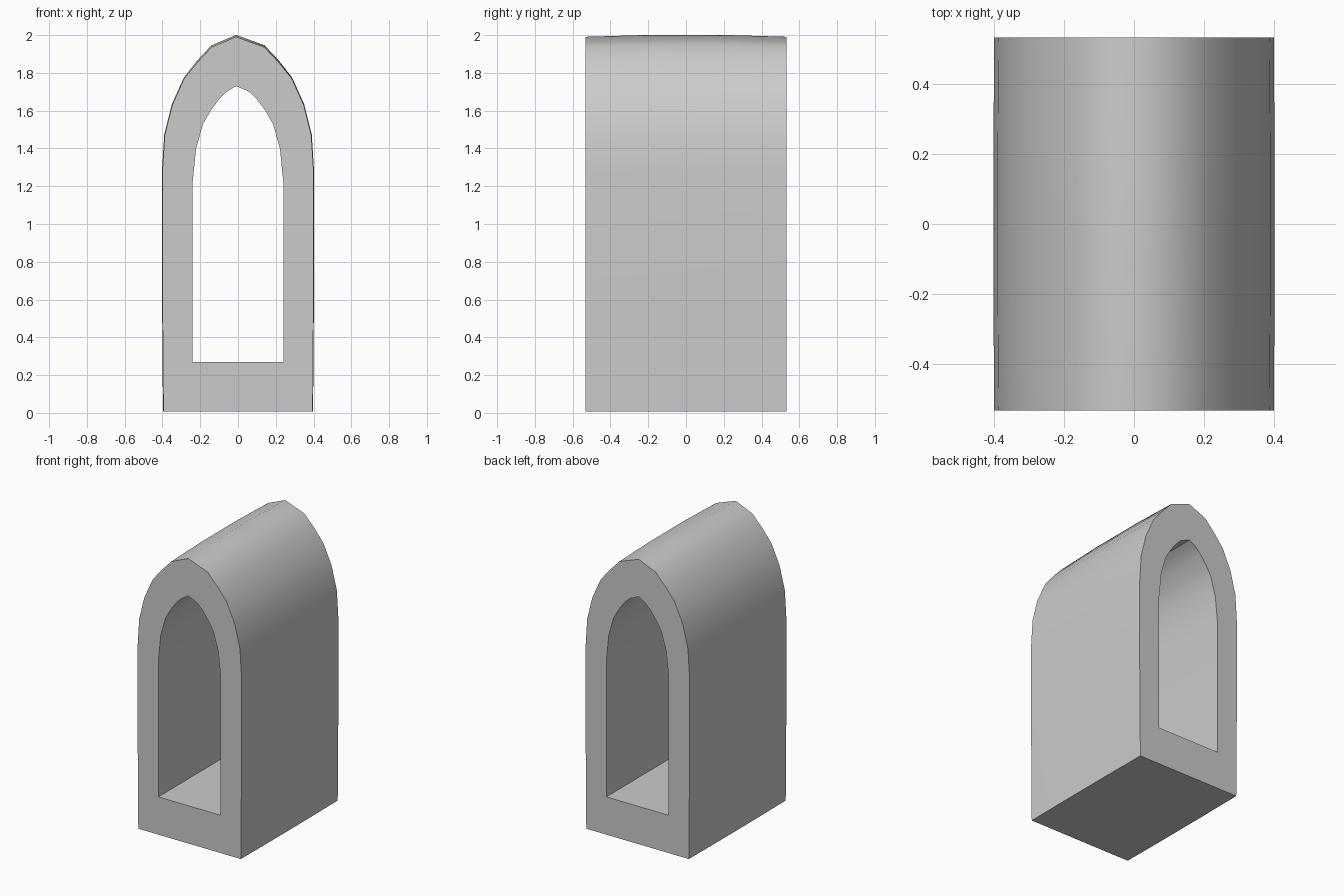
import bpy, bmesh, math

if "Cube" in bpy.data.objects:
    bpy.data.objects.remove(bpy.data.objects["Cube"])

# Half profiles (x, z) from the foot up to the apex
OUTER = [(0.395, 0.007), (0.40, 0.65), (0.40, 1.28), (0.388, 1.47), (0.348, 1.63),
         (0.285, 1.77), (0.215, 1.86), (0.14, 1.94)]
INNER = [(0.24, 0.27), (0.24, 0.73), (0.24, 1.22), (0.222, 1.40), (0.185, 1.53),
         (0.145, 1.60), (0.10, 1.66), (0.06, 1.70)]


def arch_loop(half, apex):
    return half + [apex] + [(-x, z) for x, z in reversed(half)]


outer = arch_loop(OUTER, (-0.01, 1.995))
inner = arch_loop(INNER, (-0.01, 1.73))
bm = bmesh.new()


# Cross-sections along the depth, the middle ones very slightly swollen
def rings(loop, swell):
    out = []
    for y in (-0.533, -0.2, 0.2, 0.533):
        s = 0.0 if abs(y) > 0.5 else swell
        out.append([bm.verts.new((x * (1 + s), y, z * (1 + s * 0.5) - (0.004 if s == 0 and z > 1.8 else 0)))
                    for x, z in loop])
    return out


def bridge(a, b):
    n = len(a)
    for i in range(n):
        j = (i + 1) % n
        bm.faces.new((a[i], a[j], b[j], b[i]))


shell, hollow = rings(outer, 0.006), rings(inner, 0.0)
# Outside walls and tunnel walls
for r in (shell, hollow):
    for a, b in zip(r, r[1:]):
        bridge(a, b)
# Front and back arch faces
for k in (0, -1):
    bridge(shell[k], hollow[k])
bmesh.ops.recalc_face_normals(bm, faces=bm.faces)

mesh = bpy.data.meshes.new("arched_tunnel")
bm.to_mesh(mesh)
bm.free()
arch = bpy.data.objects.new("arched_tunnel", mesh)
bpy.context.collection.objects.link(arch)
bpy.context.view_layer.objects.active = arch
arch.select_set(True)
bpy.ops.object.shade_smooth_by_angle(angle=math.radians(50))
